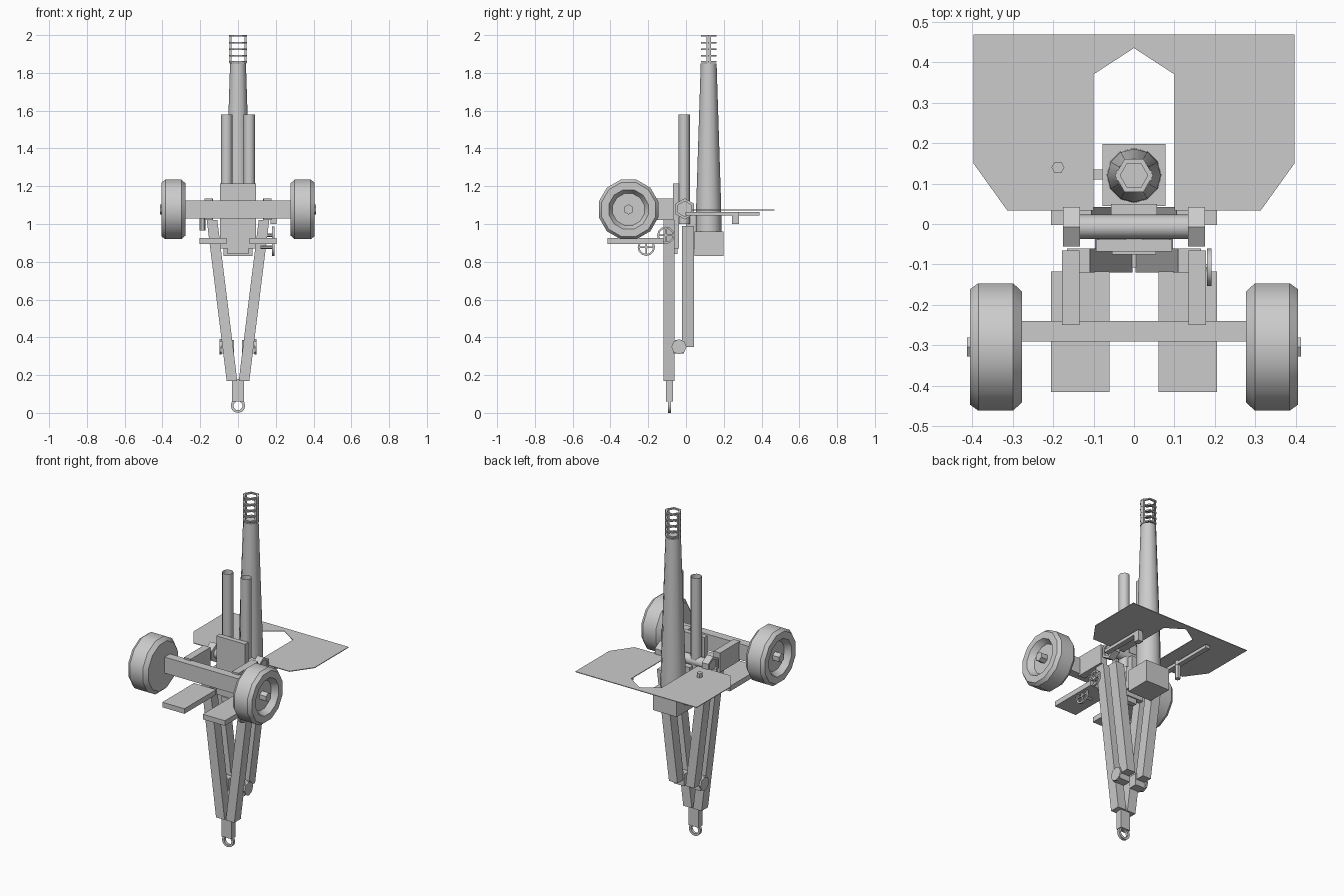
import bpy, bmesh, math
from mathutils import Matrix, Vector

if "Cube" in bpy.data.objects:
    bpy.data.objects.remove(bpy.data.objects["Cube"])

grey = bpy.data.materials.new("plain_grey")
grey.diffuse_color = (0.6, 0.6, 0.6, 1)
grey.use_nodes = True
grey.node_tree.nodes["Principled BSDF"].inputs["Base Color"].default_value = grey.diffuse_color


def finish(name, bm, smooth=False):
    bmesh.ops.recalc_face_normals(bm, faces=bm.faces)
    me = bpy.data.meshes.new(name)
    bm.to_mesh(me)
    bm.free()
    ob = bpy.data.objects.new(name, me)
    bpy.context.collection.objects.link(ob)
    me.materials.append(grey)
    if smooth:
        bpy.ops.object.select_all(action='DESELECT')
        ob.select_set(True)
        bpy.context.view_layer.objects.active = ob
        bpy.ops.object.shade_smooth_by_angle(angle=math.radians(35))
    return ob


def box(name, x, y, z):
    """Box from (min, max) pairs."""
    bm = bmesh.new()
    bmesh.ops.create_cube(bm, size=1)
    for v in bm.verts:
        v.co = [(a + b) / 2 + c * (b - a) for (a, b), c in zip((x, y, z), v.co)]
    return finish(name, bm)


def lathe(name, profile, centre, axis='Z', sides=12, closed=False, phase=0, smooth=True):
    """Spin (radius, height) points round an axis; radius 0 closes the end."""
    bm = bmesh.new()
    rings = []
    for r, h in profile:
        if r == 0:
            rings.append([bm.verts.new((0, 0, h))] * sides)
        else:
            rings.append([bm.verts.new((r * math.cos(a), r * math.sin(a), h))
                          for a in (phase + 2 * math.pi * i / sides for i in range(sides))])
    pairs = list(zip(rings, rings[1:])) + ([(rings[-1], rings[0])] if closed else [])
    for a, b in pairs:
        for i in range(sides):
            j = (i + 1) % sides
            bm.faces.new(list(dict.fromkeys((a[i], a[j], b[j], b[i]))))
    turn = {'X': Matrix.Rotation(math.pi / 2, 4, 'Y'),
            'Y': Matrix.Rotation(-math.pi / 2, 4, 'X'), 'Z': Matrix()}[axis]
    bm.transform(Matrix.Translation(centre) @ turn)
    return finish(name, bm, smooth)


def rod(name, r, h0, h1, centre, axis='Z', sides=12, phase=0):
    return lathe(name, [(0, h0), (r, h0), (r, h1), (0, h1)], centre, axis, sides, phase=phase)


def prism(name, outline, depth, plane):
    """Extrude an outline through a depth range; plane is 'XY' or 'XZ'."""
    bm = bmesh.new()
    ends = [[bm.verts.new((a, b, d) if plane == 'XY' else (a, d, b)) for a, b in outline]
            for d in depth]
    for e in ends:
        bm.faces.new(e)
    n = len(outline)
    for i in range(n):
        j = (i + 1) % n
        bm.faces.new((ends[0][i], ends[0][j], ends[1][j], ends[1][i]))
    return finish(name, bm)


def span(s, a, b):
    return tuple(sorted((s * a, s * b)))


# Barrel, breech and slotted muzzle
lathe("barrel", [(0, 0.95), (0.068, 0.95), (0.066, 1.1), (0.042, 1.85), (0, 1.85)], (0, 0.12, 0))
box("breech_block", (-0.078, 0.078), (0.045, 0.198), (0.83, 0.96))
box("breech_handle", (-0.1, -0.078), (0.11, 0.135), (0.88, 0.91))
box("cradle", (-0.057, 0.057), (0.0, 0.05), (0.87, 1.06))
for z in (1.86, 1.89, 1.925, 1.96, 1.996):
    lathe("muzzle_ring", [(0.034, z - 0.004), (0.047, z - 0.004), (0.047, z + 0.004), (0.034, z + 0.004)],
          (0, 0.12, 0), sides=6, closed=True)
for s in (-1, 1):
    box("muzzle_bar", span(s, 0.034, 0.044), (0.108, 0.132), (1.85, 2.0))

# Open recoil tubes, front plate and elevating pivot
for s in (-1, 1):
    lathe("recoil_tube", [(0.03, 1.0), (0.03, 1.58)], (s * 0.06, -0.01, 0))
box("front_plate", (-0.094, 0.094), (-0.068, -0.038), (0.87, 1.215))
box("plate_foot", (-0.055, 0.055), (-0.075, -0.045), (0.84, 0.87))
rod("pivot_shaft", 0.03, -0.14, 0.14, (0, -0.007, 1.08), 'X')
for s in (-1, 1):
    lathe("pivot_collar", [(0, -0.021), (0.056, -0.021), (0.056, 0.021), (0.04, 0.021), (0.04, 0.012), (0, 0.012)]
          if s > 0 else
          [(0, 0.021), (0.056, 0.021), (0.056, -0.021), (0.04, -0.021), (0.04, -0.012), (0, -0.012)],
          (s * 0.154, -0.007, 1.08), 'X', 6)

# Shield with a pointed central opening
half = [(0, 0.435), (0.1, 0.37), (0.1, 0.033), (0.313, 0.033), (0.397, 0.15), (0.397, 0.468)]
prism("shield", half + [(-x, y) for x, y in reversed(half[1:])], (1.072, 1.076), 'XY')
for s, y_end in ((-1, 0.39), (1, 0.28)):
    box("shield_bracket", span(s, 0.175, 0.205), (-0.003, y_end), (1.045, 1.064))
rod("sight_post", 0.016, 0.965, 1.1, (-0.188, 0.14, 0), sides=6)
box("shield_stop", (0.172, 0.205), (0.243, 0.28), (1.0, 1.05))

# Axle, arms and wheels
box("axle", (-0.277, 0.277), (-0.29, -0.24), (1.03, 1.125))
tyre = [(0, -0.064), (0.142, -0.064), (0.163, -0.042), (0.163, 0.044), (0.148, 0.064),
        (0.108, 0.064), (0.087, 0.03), (0, 0.03)]
for s in (-1, 1):
    box("axle_arm", span(s, 0.135, 0.178), (-0.25, -0.065), (1.02, 1.135))
    lathe("wheel", [(r, s * h) for r, h in tyre], (s * 0.341, -0.304, 1.077), 'X',
          phase=math.pi / 12)
    rod("wheel_hub", 0.027, -0.05, 0.072 if s > 0 else 0.05, (0.341, -0.304, 1.077), 'X', 6) if s > 0 else \
        rod("wheel_hub", 0.027, -0.072, 0.05, (-0.341, -0.304, 1.077), 'X', 6)


# Trails: front pair and shorter rear pair sharing the same V
def leg(name, z0, z1, depth, s):
    mid = lambda z: 0.032 + (z - 0.17) * 0.124
    prism(name, [(s * (mid(z0) - 0.028), z0), (s * (mid(z0) + 0.028), z0),
                 (s * (mid(z1) + 0.028), z1), (s * (mid(z1) - 0.028), z1)], depth, 'XZ')


for s in (-1, 1):
    leg("trail", 0.17, 1.02, (-0.12, -0.06), s)
    leg("rear_trail", 0.35, 0.99, (-0.02, 0.042), s)
    box("trail_link", span(s, 0.02, 0.088), (-0.065, -0.01), (0.315, 0.385))
    rod("trail_link_cap", 0.04, -0.005, 0.005, (s * 0.092, -0.037, 0.35), 'X', 8)
    box("foot_plate", span(s, 0.06, 0.205), (-0.415, -0.118), (0.895, 0.925))

# Towing block and ring
box("tow_block", (-0.032, 0.032), (-0.107, -0.07), (0.06, 0.18))
lathe("tow_ring", [(0.024, -0.008), (0.038, -0.008), (0.038, 0.008), (0.024, 0.008)],
      (0, -0.088, 0.038), 'Y', closed=True)

# Two spoked handwheels on the right side
for y, z in ((-0.107, 0.94), (-0.21, 0.877)):
    lathe("handwheel_rim", [(0.036, -0.006), (0.046, -0.006), (0.046, 0.006), (0.036, 0.006)],
          (0.186, y, z), 'X', closed=True)
    box("handwheel_spoke", (0.182, 0.19), (y - 0.04, y + 0.04), (z - 0.004, z + 0.004))
    box("handwheel_spoke", (0.182, 0.19), (y - 0.004, y + 0.004), (z - 0.04, z + 0.04))
    rod("handwheel_shaft", 0.009, 0.12, 0.19, (0, y, z), 'X', 6)
